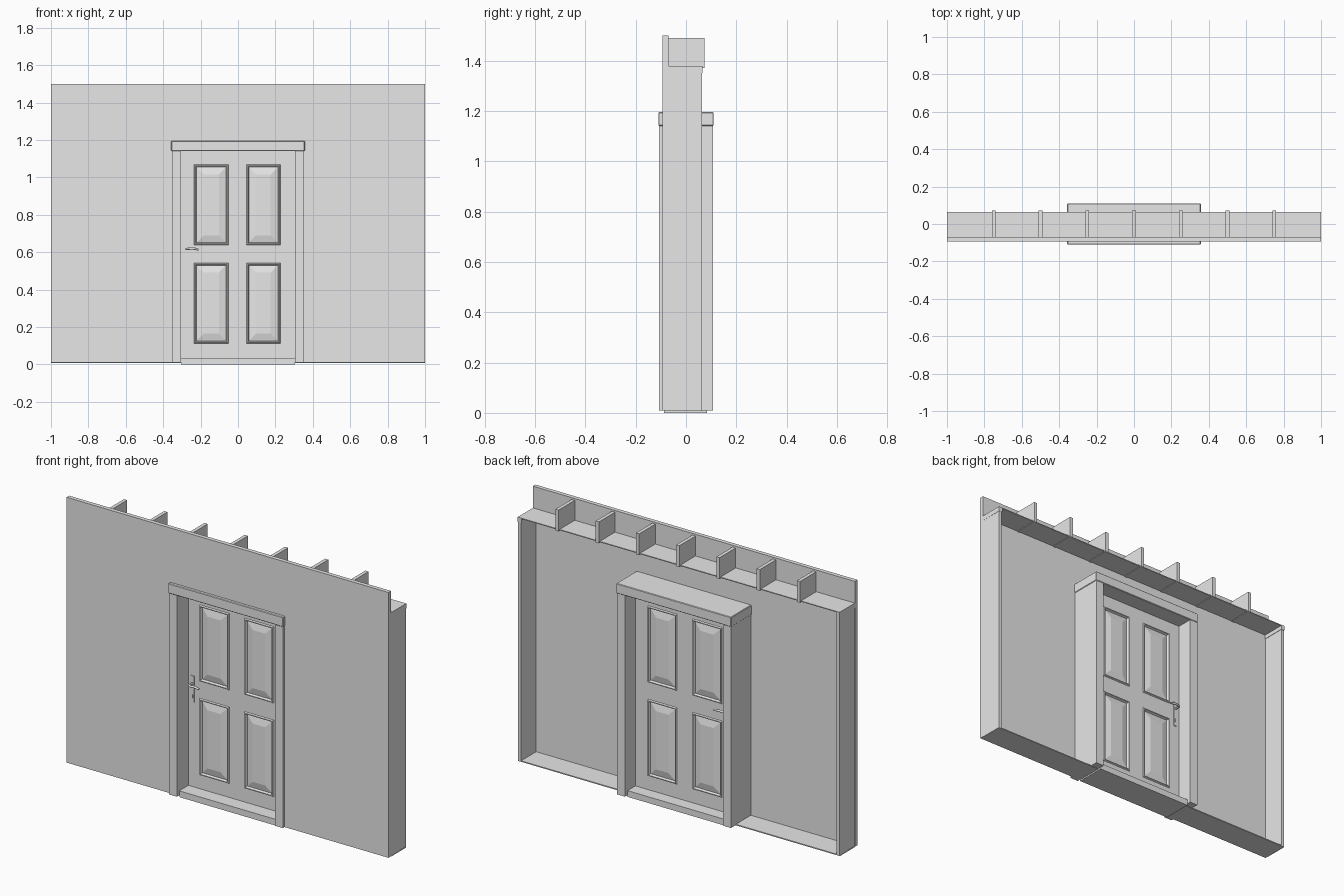
import bpy, bmesh
from mathutils import Vector

cube = bpy.data.objects.get("Cube")
if cube:
    bpy.data.objects.remove(cube, do_unlink=True)

grey = bpy.data.materials.new("plain_grey")
grey.use_nodes = True
grey.diffuse_color = (0.8, 0.8, 0.8, 1)
grey.node_tree.nodes["Principled BSDF"].inputs["Base Color"].default_value = (0.8, 0.8, 0.8, 1)


def link(name, data):
    data.materials.append(grey)
    obj = bpy.data.objects.new(name, data)
    bpy.context.collection.objects.link(obj)
    return obj


def finish(name, bm):
    mesh = bpy.data.meshes.new(name)
    bm.to_mesh(mesh)
    bm.free()
    return link(name, mesh)


def box(name, xs, ys, zs, bevel=0):
    bm = bmesh.new()
    bmesh.ops.create_cube(bm, size=1)
    for v in bm.verts:
        v.co = Vector([lo + (c + 0.5) * (hi - lo)
                       for c, (lo, hi) in zip(v.co, (xs, ys, zs))])
    if bevel:
        bmesh.ops.bevel(bm, geom=bm.edges[:], offset=bevel, segments=1, affect='EDGES')
    return finish(name, bm)


# Main sizes
front, board_back, back = -0.093, -0.07, 0.063
floor, ceiling, top = 0.01, 1.378, 1.5
opening, frame, lintel_z = 0.304, 0.354, 1.14

# Wall board with a doorway: an outline extruded in depth
bm = bmesh.new()
outline = [(-1, floor), (-frame, floor), (-frame, lintel_z), (frame, lintel_z),
           (frame, floor), (1, floor), (1, top), (-1, top)]
face = bm.faces.new([bm.verts.new((x, front, z)) for x, z in outline])
extruded = bmesh.ops.extrude_face_region(bm, geom=[face])
moved = [g for g in extruded["geom"] if isinstance(g, bmesh.types.BMVert)]
bmesh.ops.translate(bm, verts=moved, vec=(0, board_back - front, 0))
bmesh.ops.recalc_face_normals(bm, faces=bm.faces[:])
finish("wall_board", bm)

# Thin framing behind the board
box("bottom_plate", (-1, 1), (board_back, back), (floor - 0.002, floor + 0.004))
box("top_plate", (-1, 1), (board_back, back + 0.002), (ceiling - 0.005, ceiling))

for side, s in (("left", 1), ("right", -1)):
    box(side + "_end_stud", sorted((s * 0.98, s * 0.999)), (board_back, back), (floor, 1.375))
    box(side + "_plate_tab", sorted((s * 0.978, s)), (board_back, back + 0.002), (1.35, ceiling))
    box(side + "_door_jamb", sorted((s * opening, s * frame)), (-0.108, 0.107), (floor, lintel_z))

# Joist ends along the top
for i in range(7):
    x = (i - 3) * 0.25
    box("joist_%d" % (i + 1), (x - 0.01, x + 0.01), (board_back, 0.073), (1.37, 1.49))

box("door_lintel", (-0.357, 0.357), (-0.11, 0.11), (lintel_z, 1.195), 0.003)
box("threshold", (-opening, opening), (-0.087, 0.084), (0, 0.035))

# Door leaf: each face is a grid whose panel cells are moulded by insets
cols = [-opening, -0.235, -0.05, 0.045, 0.227, opening]
rows = [0.035, 0.112, 0.543, 0.638, 1.068, lintel_z]
for side, y in (("front", -0.006), ("back", 0.014)):
    bm = bmesh.new()
    grid = [[bm.verts.new((x, y, z)) for x in cols] for z in rows]
    panels = []
    for r in range(5):
        for c in range(5):
            corners = [grid[r][c], grid[r][c + 1], grid[r + 1][c + 1], grid[r + 1][c]]
            cell = bm.faces.new(corners if side == "front" else corners[::-1])
            if r % 2 and c % 2:
                panels.append(cell)
    bm.normal_update()
    for width, rise in ((0.004, 0.007), (0.005, 0), (0.005, -0.012), (0.038, 0.009)):
        bmesh.ops.inset_individual(bm, faces=panels, thickness=width, depth=rise,
                                   use_even_offset=True)
        bm.normal_update()
    finish("door_leaf_" + side, bm)

# Handles on both faces
for side, y, s in (("front", -0.006, -1), ("back", 0.014, 1)):
    box("handle_plate_" + side, (-0.286, -0.266), sorted((y, y + s * 0.004)), (0.51, 0.66), 0.001)
    box("keyhole_cover_" + side, (-0.279, -0.273), sorted((y, y + s * 0.006)), (0.535, 0.555))
    path = [(-0.276, 0, 0.617), (-0.276, 0.034, 0.617), (-0.266, 0.041, 0.618),
            (-0.24, 0.041, 0.62), (-0.212, 0.038, 0.614)]
    curve = bpy.data.curves.new("lever", 'CURVE')
    curve.dimensions = '3D'
    curve.bevel_depth = 0.006
    curve.bevel_resolution = 2
    curve.use_fill_caps = True
    spline = curve.splines.new('POLY')
    spline.points.add(len(path) - 1)
    for point, (x, d, z) in zip(spline.points, path):
        point.co = (x, y + s * d, z, 1)
    link("door_lever_" + side, curve)
